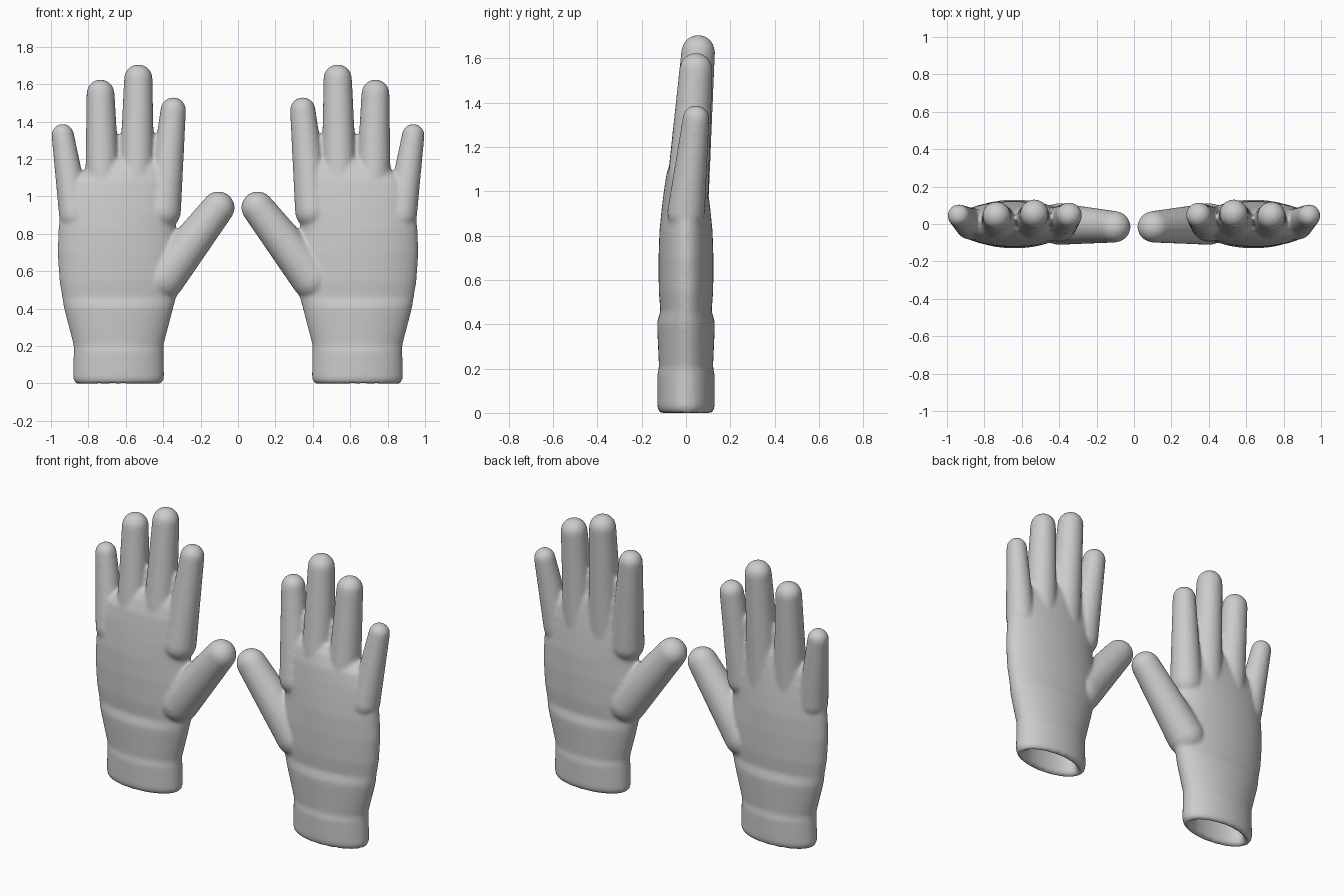
import bpy, bmesh, math
from mathutils import Vector

if "Cube" in bpy.data.objects:
    bpy.data.objects.remove(bpy.data.objects["Cube"])

SIDES = 40
bm = bmesh.new()


def loft(rings):
    """Closed tube through elliptical rings given as (centre, axis_u, axis_v)."""
    loops = []
    for c, u, v in rings:
        loops.append([bm.verts.new(c + u * math.cos(2 * math.pi * i / SIDES)
                                   + v * math.sin(2 * math.pi * i / SIDES))
                      for i in range(SIDES)])
    for a, b in zip(loops, loops[1:]):
        for i in range(SIDES):
            j = (i + 1) % SIDES
            bm.faces.new((a[i], a[j], b[j], b[i]))
    bm.faces.new(loops[0][::-1])
    bm.faces.new(loops[-1])


def section(z, x0, x1, t, y=0.0):
    return (Vector(((x0 + x1) / 2, y, z)), Vector(((x1 - x0) / 2, 0, 0)), Vector((0, t, 0)))


def digit(base, tip, rb, rt, flat=1.0):
    """Tapered finger with round ends; rb and rt are the end radii."""
    base, tip = Vector(base), Vector(tip)
    d = (tip - base).normalized()
    u = Vector((0, 1, 0)).cross(d).normalized()
    v = d.cross(u)
    rings = []
    for end, r, s in ((base, rb, -1), (tip, rt, 1)):
        angles = [math.radians(a) for a in (88, 75, 60, 45, 30, 15, 0)]
        for a in (angles if s < 0 else angles[::-1]):
            k = r * math.cos(a)
            rings.append((end + d * (s * r * math.sin(a)), u * k, v * (k * flat)))
    loft(rings)


# Palm and cuff: inner wall down to the rim, then the outside up to the knuckles
loft([section(*s) for s in (
    (0.46, 0.55, 0.73, 0.02),
    (0.42, 0.46, 0.82, 0.06),
    (0.30, 0.455, 0.825, 0.075),
    (0.04, 0.455, 0.825, 0.08),
    (0.01, 0.445, 0.835, 0.085),
    (-0.002, 0.425, 0.86, 0.105),
    (0.004, 0.405, 0.872, 0.122),
    (0.03, 0.395, 0.882, 0.13),
    (0.17, 0.398, 0.879, 0.13),
    (0.205, 0.398, 0.879, 0.122),
    (0.38, 0.352, 0.925, 0.13),
    (0.41, 0.345, 0.932, 0.13),
    (0.46, 0.33, 0.94, 0.116),
    (0.55, 0.32, 0.955, 0.123),
    (0.70, 0.32, 0.965, 0.124),
    (0.82, 0.335, 0.96, 0.12),
    (0.92, 0.325, 0.952, 0.11),
    (1.00, 0.33, 0.94, 0.1),
    (1.08, 0.34, 0.90, 0.088),
    (1.15, 0.36, 0.80, 0.07, 0.005),
    (1.20, 0.42, 0.70, 0.045, 0.01))])

# Fingers: little, ring, middle, index
digit((0.872, 0, 0.90), (0.937, 0.045, 1.328), 0.085, 0.06)
digit((0.72, 0, 0.90), (0.735, 0.045, 1.55), 0.098, 0.075)
digit((0.545, 0, 0.90), (0.533, 0.055, 1.63), 0.1, 0.076)
digit((0.40, 0, 0.92), (0.346, 0.047, 1.462), 0.095, 0.068)

# Thumb
digit((0.40, 0, 0.56), (0.105, -0.015, 0.94), 0.115, 0.087, 0.97)

bmesh.ops.recalc_face_normals(bm, faces=bm.faces)
mesh = bpy.data.meshes.new("gloves")
bm.to_mesh(mesh)
bm.free()
gloves = bpy.data.objects.new("gloves", mesh)
bpy.context.collection.objects.link(gloves)

# Fuse the parts, soften the joins and mirror to make the pair
fuse = gloves.modifiers.new("fuse", 'REMESH')
fuse.mode = 'VOXEL'
fuse.voxel_size = 0.01
fuse.use_smooth_shade = True
soften = gloves.modifiers.new("soften", 'SMOOTH')
soften.factor = 0.5
soften.iterations = 8
pair = gloves.modifiers.new("pair", 'MIRROR')
pair.use_mirror_merge = False
